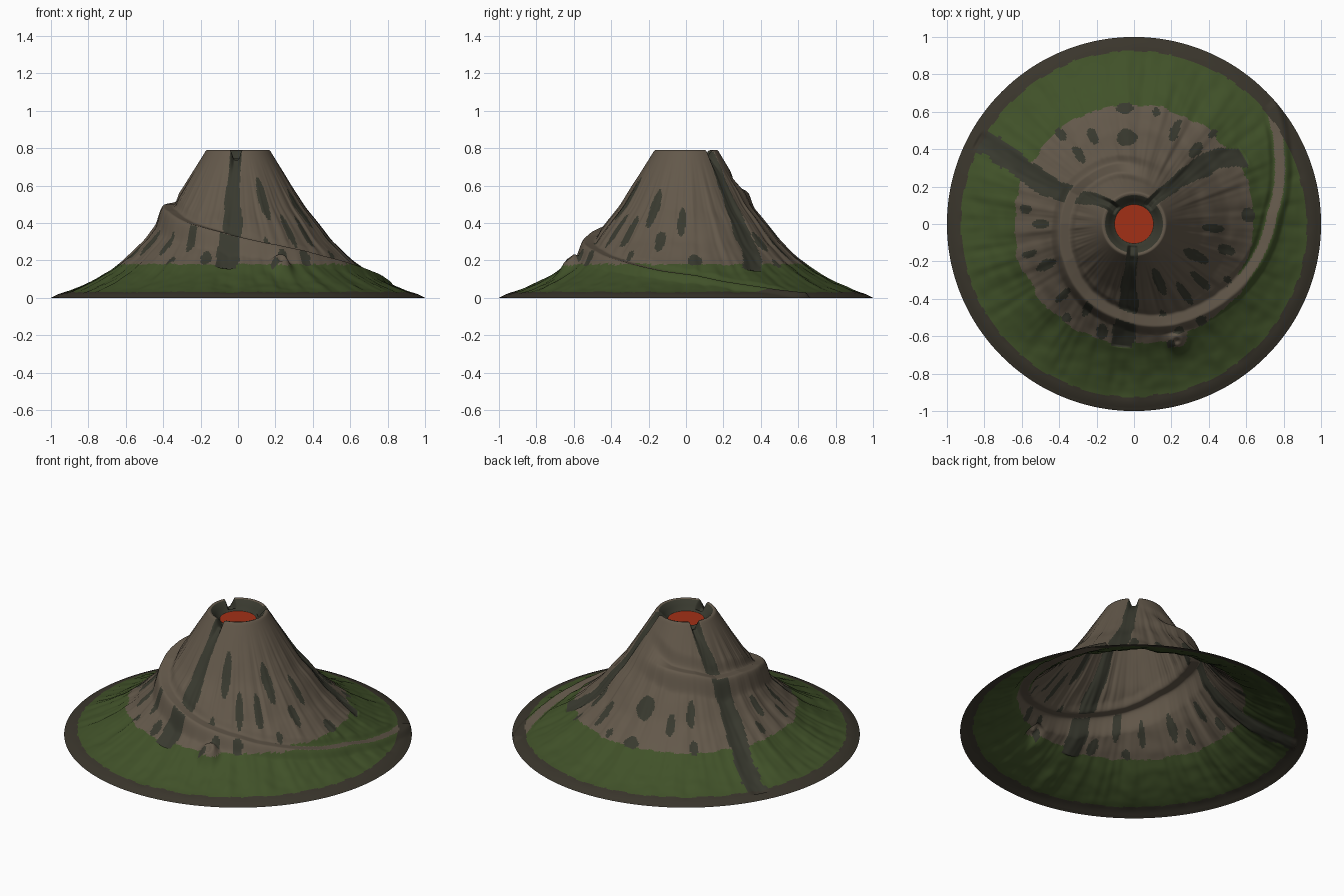
import bpy, bmesh, math, random
from mathutils import noise, Vector

if "Cube" in bpy.data.objects:
    bpy.data.objects.remove(bpy.data.objects["Cube"])

random.seed(4)
N_AZ, N_R, R_IN = 400, 140, 0.09


def material(name, rgb):
    m = bpy.data.materials.new(name)
    m.diffuse_color = (*rgb, 1)
    m.use_nodes = True
    m.node_tree.nodes["Principled BSDF"].inputs["Base Color"].default_value = m.diffuse_color
    return m


STONE, DARK, GREEN, RIM = range(4)
mats = [material("brown stone", (0.125, 0.098, 0.069)),
        material("cooled lava", (0.040, 0.041, 0.028)),
        material("forest green", (0.052, 0.083, 0.022)),
        material("dark shore", (0.042, 0.036, 0.025))]
lava_mat = material("glowing lava", (0.36, 0.030, 0.008))


def interp(table, x):
    if x <= table[0][0]:
        return table[0][1]
    for (a, u), (b, v) in zip(table, table[1:]):
        if x <= b:
            return u + (v - u) * (x - a) / (b - a)
    return table[-1][1]


def smooth(a, b, x):
    t = min(1, max(0, (x - a) / (b - a)))
    return t * t * (3 - 2 * t)


# Mountain profile: radius -> height
PROFILE = [(0.09, 0.725), (0.11, 0.735), (0.15, 0.785), (0.17, 0.79), (0.24, 0.675),
           (0.3, 0.575), (0.36, 0.48), (0.42, 0.41), (0.5, 0.305), (0.6, 0.21), (0.7, 0.135),
           (0.8, 0.08), (0.9, 0.038), (0.96, 0.021), (1.0, 0.0)]
# Spiral road: azimuth in degrees -> radius
ROAD = [(-312, 0.26), (-276, 0.285), (-252, 0.315), (-226, 0.335), (-207, 0.36), (-180, 0.37),
        (-151, 0.40), (-124, 0.45), (-98, 0.49), (-75, 0.54), (-53, 0.58), (-35, 0.625),
        (-16, 0.68), (4, 0.74), (27, 0.87), (41, 0.965)]
# Lava channels: (radius -> azimuth, end radius)
FLOWS = [([(0.15, -93), (0.3, -95), (0.45, -94), (0.63, -96)], 0.66),
         ([(0.16, 50), (0.28, 45), (0.46, 40.6), (0.57, 38), (0.68, 32)], 0.69),
         ([(0.165, 142), (0.35, 155), (0.515, 156), (0.715, 153), (0.86, 151), (0.95, 152)], 0.98)]
# Scorched patches: x, y, radial half length, half width
PATCHES = [(-.04, .46, .05, .05), (-.05, .62, .03, .045), (-.22, .47, .05, .025),
           (-.29, .37, .06, .025), (-.39, .48, .04, .025), (.22, .50, .06, .025),
           (.33, .40, .05, .025), (.42, .48, .03, .02), (.61, .05, .035, .04),
           (.42, -.02, .06, .02), (.33, -.17, .07, .028), (.35, -.30, .07, .026),
           (.49, -.14, .05, .03), (.135, -.31, .08, .026), (.27, -.37, .07, .022),
           (.16, -.50, .04, .02), (-.50, .0, .05, .025), (-.47, -.22, .06, .025),
           (-.38, -.38, .05, .022), (-.25, -.45, .05, .025), (-.56, -.16, .04, .02),
           (-.17, -.58, .04, .03), (.36, -.52, .03, .03), (.52, -.35, .03, .025),
           (-.36, -.50, .025, .025), (.24, -.57, .02, .03), (.20, -.64, .02, .02),
           (-.58, .08, .03, .025), (.12, .6, .025, .02), (.5, -.3, .025, .02)]


def n3(x, y, f, seed=0):
    return noise.noise(Vector((x * f, y * f, seed)))


def wrap(d):
    return (d + 180) % 360 - 180


def road_offset(r, az):
    """Signed distance from the road centre, and the centre radius."""
    a = az if az <= 45 else az - 360
    if a > 41 or a < -312:
        return 9, r
    c = interp(ROAD, a)
    slope = (interp(ROAD, a + 2) - interp(ROAD, a - 2)) / math.radians(4)
    return (r - c) / math.hypot(1, slope / c), c


def flow_offset(r, az):
    """Distance to the nearest lava channel in units of its half width."""
    best = 9
    for path, end in FLOWS:
        if r < end:
            x = math.radians(abs(wrap(az - interp(path, r)))) * r
            best = min(best, x / (0.03 + 0.03 * smooth(0.15, 0.6, r)))
    return best


def height(r, az):
    t = math.radians(az)
    x, y = r * math.cos(t), r * math.sin(t)
    z = (interp(PROFILE, r - 0.012) + interp(PROFILE, r) + interp(PROFILE, r + 0.012)) / 3
    if 0.15 < r < 0.19:
        z = interp(PROFILE, r)
    # Eroded gullies and rough ground
    band = smooth(0.18, 0.35, r) * (1 - smooth(0.85, 0.97, r))
    z += band * (0.012 * noise.noise(Vector((math.cos(t) * 9, math.sin(t) * 9, r * 2)))
                 + 0.006 * noise.noise(Vector((math.cos(t) * 22, math.sin(t) * 22, r * 3)))
                 + 0.004 * n3(x, y, 16))
    # Carved channels, deepest where they breach the crater lip
    f = flow_offset(r, az)
    depth = 0.012 + 0.04 * math.exp(-((r - 0.165) / 0.05) ** 2)
    if r > 0.12 and r < 0.95:
        z -= depth * (1 - smooth(0.3, 1.1, f))
    # Level road ledge
    d, c = road_offset(r, az)
    lift = 0.03 * smooth(0.27, 0.36, c) * (1 - 0.75 * smooth(0.5, 0.7, c))
    w = 1 - smooth(0.022, 0.07 if d > 0 else 0.06, abs(d))
    w *= smooth(0.26, 0.32, c)
    z += w * (interp(PROFILE, c) + lift - z)
    # Small side vent
    q = math.hypot(x - 0.23, y + 0.625)
    z += 0.08 * math.exp(-(q / 0.048) ** 2) - 0.04 * math.exp(-(q / 0.018) ** 2)
    return max(0, z) if r < 0.999 else 0


def face_colour(x, y, z):
    r, az = math.hypot(x, y), math.degrees(math.atan2(y, x))
    wob = n3(x, y, 14, 3)
    if r > 0.925 + 0.012 * wob:
        return RIM
    if r < 0.158:
        return DARK
    d, c = road_offset(r, az)
    if abs(d) < 0.027 and c > 0.3:
        return STONE
    if flow_offset(r, az) < 1 + 0.25 * wob:
        return DARK
    for px, py, length, width in PATCHES:
        pr = math.hypot(px, py)
        u = ((x - px) * px + (y - py) * py) / pr
        v = ((y - py) * px - (x - px) * py) / pr
        if (u / length) ** 2 + ((v + 0.008 * wob) / width) ** 2 < 1 + 0.5 * wob:
            return DARK
    return STONE if z > 0.18 + 0.008 * wob else GREEN


def finish(bm, name, materials):
    me = bpy.data.meshes.new(name)
    bm.to_mesh(me)
    bm.free()
    for m in materials:
        me.materials.append(m)
    ob = bpy.data.objects.new(name, me)
    bpy.context.collection.objects.link(ob)
    return ob


# Mountain: open polar shell, coloured by height, road, channels and patches
bm = bmesh.new()
rings = []
for i in range(N_R + 1):
    r = R_IN + (1 - R_IN) * i / N_R
    ring = []
    for j in range(N_AZ):
        az = 360 * j / N_AZ - 180
        t = math.radians(az)
        ring.append(bm.verts.new((r * math.cos(t), r * math.sin(t), height(r, az))))
    rings.append(ring)
for a, b in zip(rings, rings[1:]):
    for j in range(N_AZ):
        k = (j + 1) % N_AZ
        f = bm.faces.new((a[j], b[j], b[k], a[k]))
        f.smooth = True
        p = f.calc_center_median()
        f.material_index = face_colour(p.x, p.y, p.z)
finish(bm, "mountain", mats)

# Lava pool in the crater
bm = bmesh.new()
bmesh.ops.create_circle(bm, cap_ends=True, segments=64, radius=0.104)
bmesh.ops.translate(bm, verts=bm.verts, vec=(0, 0, 0.734))
finish(bm, "lava_pool", [lava_mat])
